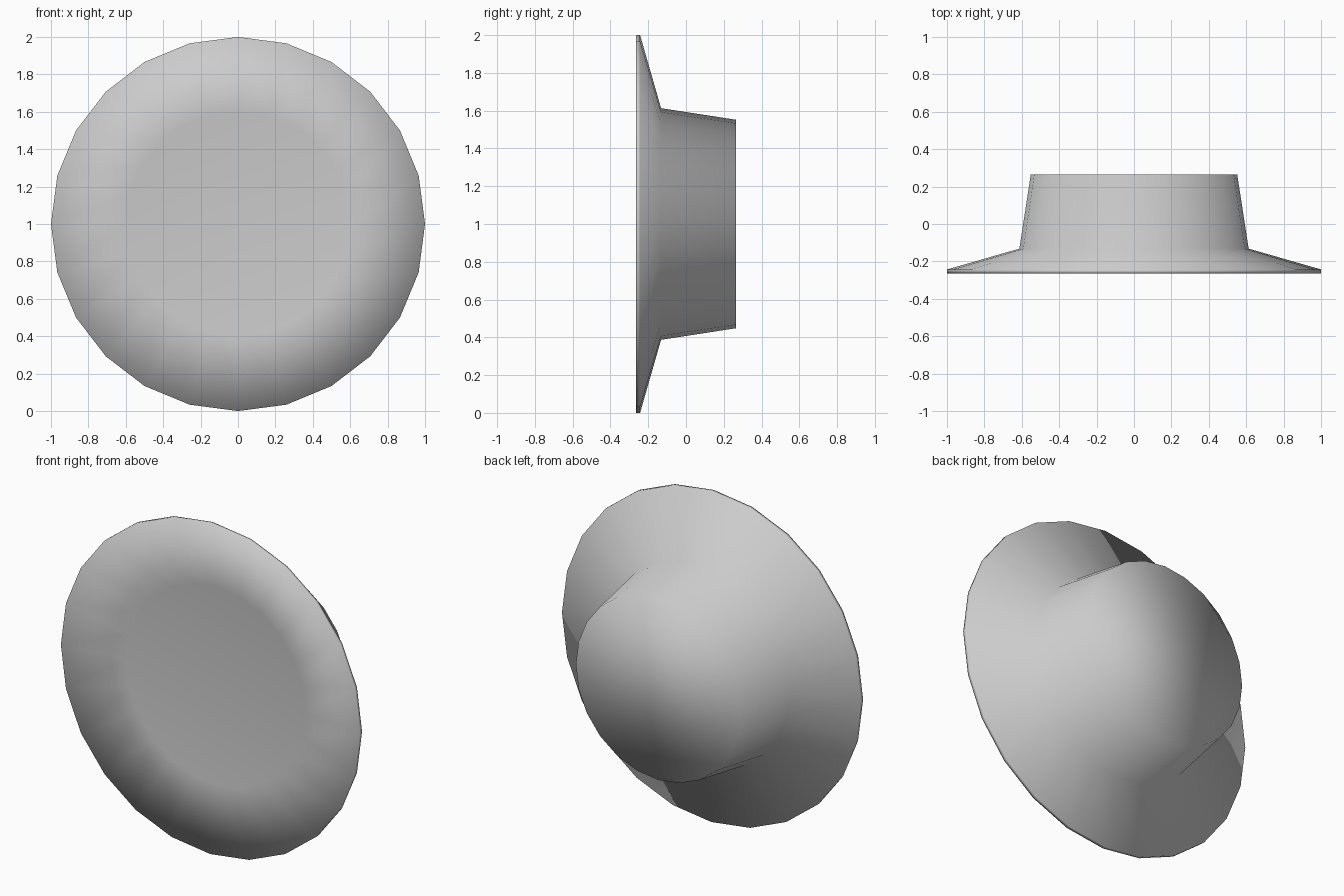
import bpy, bmesh
from math import sin, cos, pi

if "Cube" in bpy.data.objects:
    bpy.data.objects.remove(bpy.data.objects["Cube"])

SIDES = 24
# (radius, y) profile from the recessed front panel, round the rim, to the rear hub
PROFILE = [(0.6, -0.214), (1.0, -0.264), (1.0, -0.243), (0.613, -0.132), (0.552, 0.264)]


def lathe_y(name, profile, centre_z):
    bm = bmesh.new()
    rings = [[bm.verts.new((r * cos(2 * pi * i / SIDES), y,
                            centre_z + r * sin(2 * pi * i / SIDES)))
              for i in range(SIDES)] for r, y in profile]
    for a, b in zip(rings, rings[1:]):
        for i in range(SIDES):
            j = (i + 1) % SIDES
            bm.faces.new((a[i], a[j], b[j], b[i]))
    # front panel and rear cap
    bm.faces.new(rings[0])
    bm.faces.new(rings[-1])
    bmesh.ops.recalc_face_normals(bm, faces=bm.faces)
    for f in bm.faces:
        f.smooth = True
    mesh = bpy.data.meshes.new(name)
    bm.to_mesh(mesh)
    bm.free()
    obj = bpy.data.objects.new(name, mesh)
    bpy.context.collection.objects.link(obj)
    return obj


# dished round flange with tapered hub behind it
lathe_y("flanged_knob", PROFILE, 1.0)
